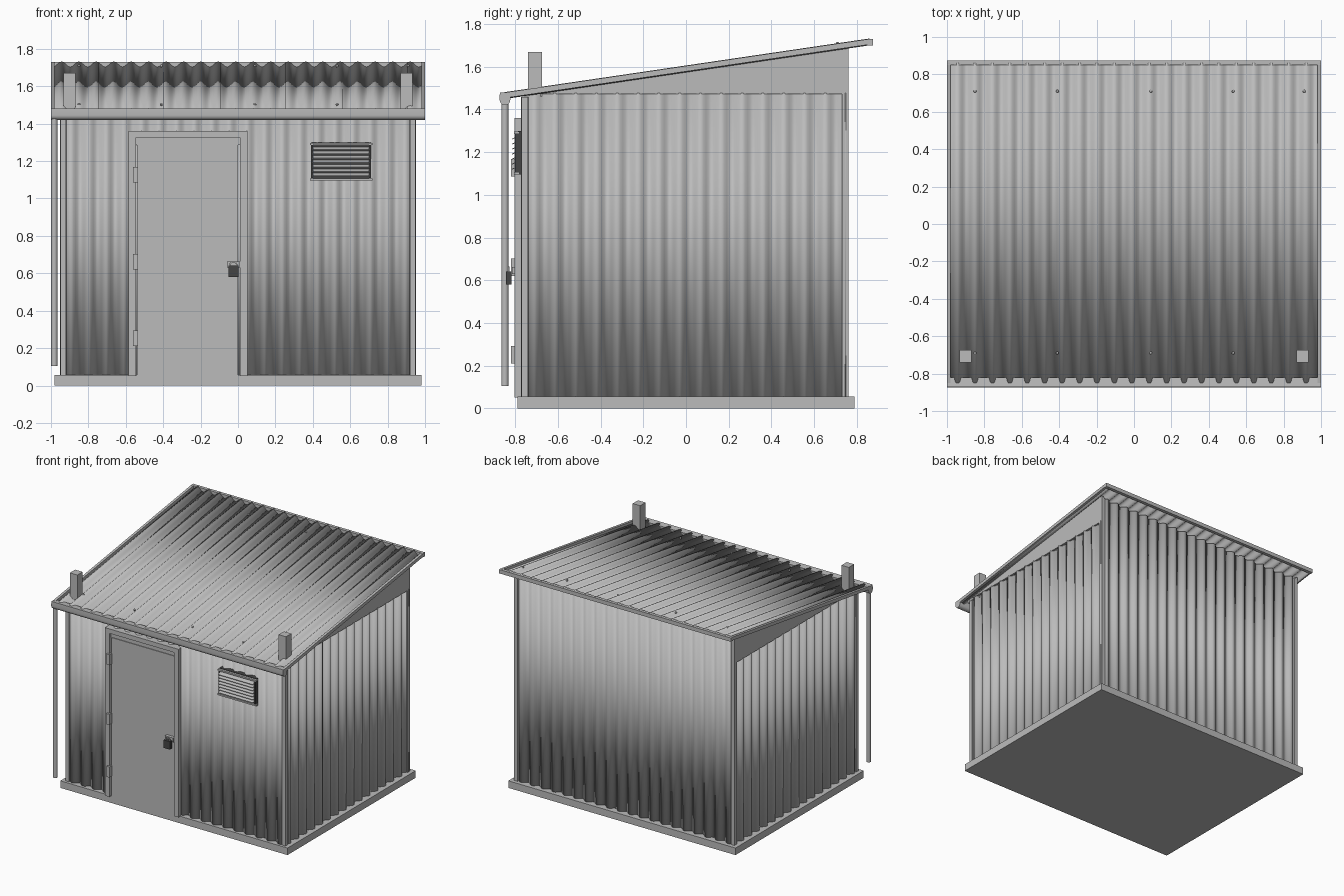
import bpy, bmesh, math
from mathutils import Vector

old = bpy.data.objects.get("Cube")
if old:
    bpy.data.objects.remove(old, do_unlink=True)


def material(name, v):
    m = bpy.data.materials.new(name)
    m.use_nodes = True
    m.diffuse_color = (v, v, v, 1)
    m.node_tree.nodes["Principled BSDF"].inputs["Base Color"].default_value = (v, v, v, 1)
    return m


STEEL = material("light grey steel", 0.5)
DARK = material("dark grey metal", 0.06)


def finish(name, bm, mat, smooth=False):
    bmesh.ops.recalc_face_normals(bm, faces=bm.faces)
    me = bpy.data.meshes.new(name)
    bm.to_mesh(me)
    bm.free()
    me.materials.append(mat)
    ob = bpy.data.objects.new(name, me)
    bpy.context.collection.objects.link(ob)
    if smooth:
        bpy.ops.object.select_all(action='DESELECT')
        ob.select_set(True)
        bpy.context.view_layer.objects.active = ob
        bpy.ops.object.shade_smooth_by_angle(angle=math.radians(35))
    return ob


def box(name, x0, x1, y0, y1, z0, z1, mat=STEEL):
    bm = bmesh.new()
    bmesh.ops.create_cube(bm, size=1)
    for v in bm.verts:
        v.co = ((x0 + x1) / 2 + v.co.x * (x1 - x0),
                (y0 + y1) / 2 + v.co.y * (y1 - y0),
                (z0 + z1) / 2 + v.co.z * (z1 - z0))
    return finish(name, bm, mat)


def prism(name, outline, start, shift, mat=STEEL, smooth=False):
    """Sweep a closed outline of 3D points along a vector."""
    bm = bmesh.new()
    f = bm.faces.new([bm.verts.new(Vector(p) + Vector(start)) for p in outline])
    new = bmesh.ops.extrude_face_region(bm, geom=[f])["geom"]
    bmesh.ops.translate(bm, vec=shift, verts=[g for g in new if isinstance(g, bmesh.types.BMVert)])
    return finish(name, bm, mat, smooth)


def wave(length, period, depth, steps=8):
    """Sine profile as (distance, offset) pairs centred on zero."""
    n = round(length / period * steps)
    return [(-length / 2 + length * i / n,
             -depth / 2 * math.cos(math.tau * i / steps)) for i in range(n + 1)]


def sheet(name, profile, low, high, thick):
    """Corrugated sheet; low and high map a profile point to its two ends."""
    bm = bmesh.new()
    rows = [(bm.verts.new(low(*p)), bm.verts.new(high(*p))) for p in profile]
    for a, b in zip(rows, rows[1:]):
        bm.faces.new((a[0], b[0], b[1], a[1]))
    ob = finish(name, bm, STEEL, True)
    mod = ob.modifiers.new("thickness", 'SOLIDIFY')
    mod.thickness = thick
    mod.offset = 0
    return ob


def roof_z(y):
    return 1.465 + (y + 0.85) * 0.147


# Floor slab
box("floor_slab", -0.98, 0.98, -0.79, 0.79, 0, 0.055)

# Corrugated walls
BASE, EAVE = 0.05, 1.478
for name, s in (("right_wall", -1), ("left_wall", 1)):
    sheet(name, wave(1.51, 0.0974, 0.03),
          lambda t, d: (s * (0.935 + d), t - 0.005, BASE),
          lambda t, d: (s * (0.935 + d), t - 0.005, min(EAVE, roof_z(t) - 0.015)), 0.004)
for name, y, s in (("front_wall", -0.755, -1), ("back_wall", 0.745, 1)):
    sheet(name, wave(1.88, 0.094, 0.03),
          lambda t, d: (t, y + s * d, BASE),
          lambda t, d: (t, y + s * d, roof_z(y) - 0.02), 0.004)

# Flat gable panels above the side walls
for name, x in (("right_gable", -0.95), ("left_gable", 0.935)):
    prism(name, [(0, -0.73, EAVE - 0.006), (0, 0.76, EAVE - 0.006), (0, 0.76, roof_z(0.76) - 0.012),
                 (0, -0.73, roof_z(-0.73) - 0.005)], (x, 0, 0), (0.015, 0, 0))

# Corner posts
for side, x in (("right", -0.935), ("left", 0.935)):
    for end, y in (("front", -0.755), ("back", 0.745)):
        box(f"{end}_{side}_corner", x - 0.015, x + 0.015, y - 0.015, y + 0.015, BASE, roof_z(y) - 0.02)

# Corrugated roof with side trims and a ridge bar
Y0, Y1 = -0.85, 0.86
sheet("roof", wave(1.98, 0.0933, 0.028),
      lambda t, d: (t, Y0, roof_z(Y0) + d), lambda t, d: (t, Y1, roof_z(Y1) + d), 0.004)
for name, x in (("right_roof_trim", -1.0), ("left_roof_trim", 0.98)):
    prism(name, [(0, Y0, roof_z(Y0) - 0.012), (0, Y1, roof_z(Y1) - 0.012),
                 (0, Y1, roof_z(Y1) + 0.014), (0, Y0, roof_z(Y0) + 0.014)], (x, 0, 0), (0.02, 0, 0))
box("ridge_bar", -1, 1, 0.85, 0.875, 1.70, 1.73)

# Gutter with a rounded underside, and its downpipe
gutter = [(0, -0.872, 1.48), (0, -0.82, 1.476)]
gutter += [(0, -0.848 + 0.025 * math.cos(a), 1.445 - 0.025 * math.sin(a))
           for a in (math.pi * i / 8 for i in range(9))]
prism("gutter", gutter, (-1, 0, 0), (2, 0, 0), smooth=True)
pipe = [(0.017 * math.cos(math.tau * i / 16), 0.017 * math.sin(math.tau * i / 16), 0) for i in range(16)]
prism("downpipe", pipe, (-0.982, -0.848, 0.105), (0, 0, 1.33), smooth=True)

# Roof posts
for name, x in (("right_roof_post", -0.9), ("left_roof_post", 0.9)):
    box(name, x - 0.032, x + 0.032, -0.74, -0.675, 1.46, 1.67)

# Roof screws
for i, x in enumerate((-0.85, -0.41, 0.09, 0.53, 0.91)):
    for j, y in enumerate((-0.69, 0.71)):
        bm = bmesh.new()
        bmesh.ops.create_uvsphere(bm, u_segments=8, v_segments=6, radius=0.008)
        bmesh.ops.translate(bm, vec=(x, y, roof_z(y) + 0.014), verts=bm.verts)
        finish(f"roof_screw_{i}_{j}", bm, STEEL, True)

# Door, stepped frame and hinges
box("door", -0.54, 0.0, -0.79, -0.75, 0.05, 1.29)
for name, x0, x1 in (("door_jamb_right", -0.585, -0.545), ("door_jamb_left", 0.01, 0.05)):
    box(name, x0, x1, -0.803, -0.74, 0.05, 1.33)
box("door_head", -0.585, 0.05, -0.803, -0.74, 1.325, 1.36)
box("door_head_inset", -0.55, 0.02, -0.785, -0.74, 1.285, 1.33)
for i, z in enumerate((0.21, 0.62, 1.085)):
    box(f"door_hinge_{i}", -0.562, -0.535, -0.82, -0.78, z, z + 0.083)

# Hasp and padlock
box("hasp_plate", -0.06, 0.012, -0.815, -0.785, 0.63, 0.662)
box("padlock_body", -0.052, 0.002, -0.842, -0.818, 0.58, 0.642, DARK)
arc = [(math.pi * i / 10) for i in range(11)]
shackle = [(r * math.cos(a), 0, r * math.sin(a))
           for r, angles in ((0.023, arc), (0.015, arc[::-1])) for a in angles]
prism("padlock_shackle", shackle, (-0.025, -0.834, 0.642), (0, 0.008, 0))

# Louvred vent
box("vent_back", 0.39, 0.71, -0.787, -0.75, 1.095, 1.30, DARK)
for name, z in (("vent_sill", 1.095), ("vent_head", 1.285)):
    box(name, 0.385, 0.72, -0.805, -0.78, z, z + 0.012, STEEL)
for name, x in (("vent_right_side", 0.39), ("vent_left_side", 0.70)):
    box(name, x, x + 0.01, -0.8, -0.77, 1.1, 1.295, DARK)
for i in range(7):
    z = 1.118 + i * 0.0235
    prism(f"vent_slat_{i}", [(0, -0.815, z), (0, -0.785, z + 0.014),
                             (0, -0.785, z + 0.018), (0, -0.815, z + 0.004)],
          (0.4, 0, 0), (0.3, 0, 0))
